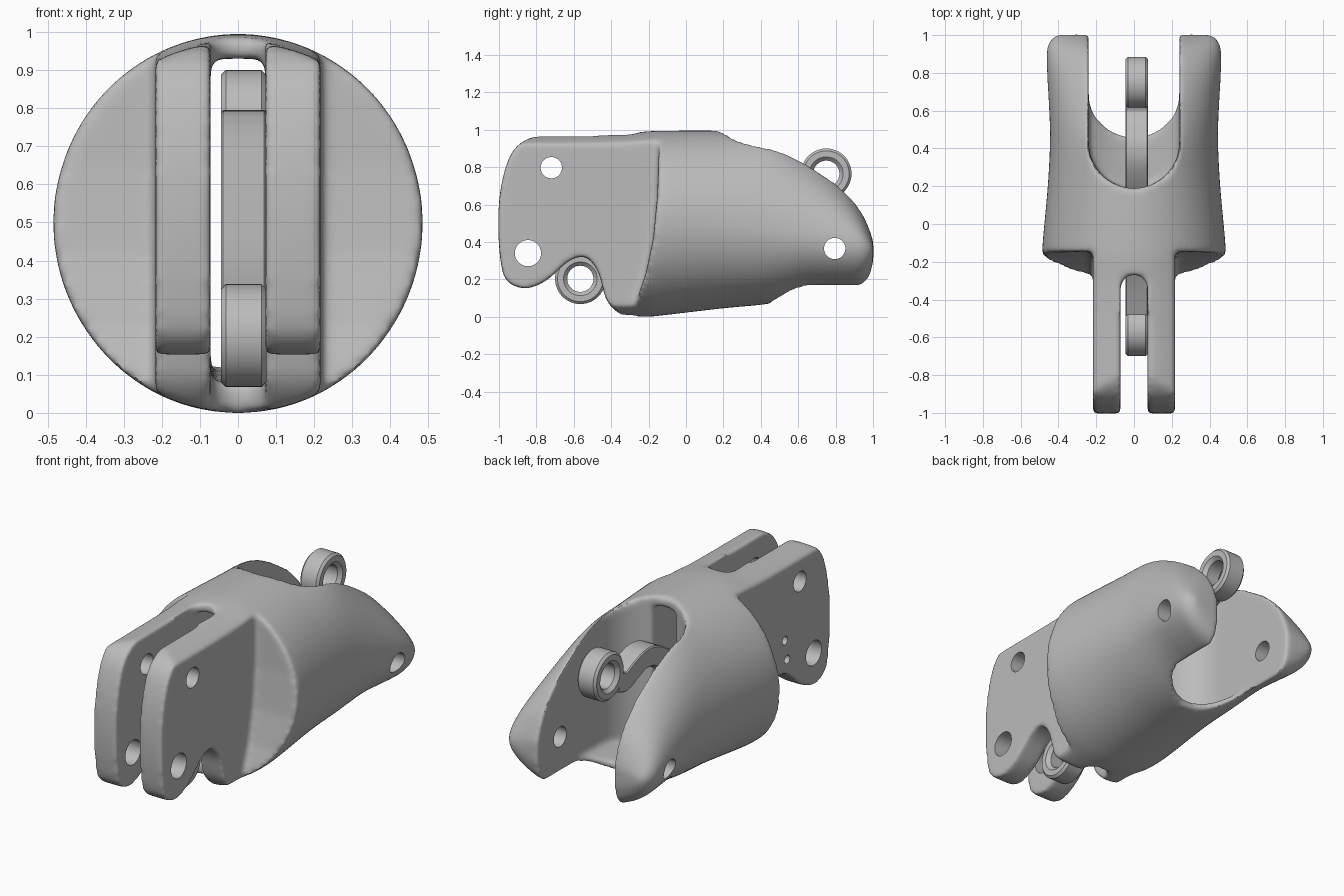
import bpy, bmesh, math
from mathutils import Vector

if "Cube" in bpy.data.objects:
    bpy.data.objects.remove(bpy.data.objects["Cube"])

grey = bpy.data.materials.new("plain_grey")
grey.use_nodes = True
colour = (0.5, 0.5, 0.5, 1)
grey.diffuse_color = colour
grey.node_tree.nodes["Principled BSDF"].inputs["Base Color"].default_value = colour


def finish(bm, name):
    bmesh.ops.recalc_face_normals(bm, faces=bm.faces)
    mesh = bpy.data.meshes.new(name)
    bm.to_mesh(mesh)
    bm.free()
    mesh.materials.append(grey)
    obj = bpy.data.objects.new(name, mesh)
    bpy.context.collection.objects.link(obj)
    return obj


def spline(points, steps=6):
    """Smooth path through the given tuples."""
    p = [Vector(q) for q in points]
    p = [p[0]] + p + [p[-1]]
    out = []
    for a, b, c, d in zip(p, p[1:], p[2:], p[3:]):
        for i in range(steps):
            t = i / steps
            out.append(b + (c - a) * t / 2 + (a * 2 - b * 5 + c * 4 - d) * t * t / 2
                       + (b * 3 - a - c * 3 + d) * t ** 3 / 2)
    return out + [p[-1]]


def prism(bm, lower, upper):
    """Solid between two matching outlines."""
    lo = [bm.verts.new(v) for v in lower]
    hi = [bm.verts.new(v) for v in upper]
    n = len(lo)
    bm.faces.new(lo)
    bm.faces.new(hi)
    for i in range(n):
        bm.faces.new((lo[i], lo[(i + 1) % n], hi[(i + 1) % n], hi[i]))


def side_prism(bm, outline, x0, x1):
    prism(bm, [(x0, y, z) for y, z in outline], [(x1, y, z) for y, z in outline])


def disc(y, z, r, n=48):
    return [(y + r * math.cos(math.tau * i / n), z + r * math.sin(math.tau * i / n))
            for i in range(n)]


def apply(obj, kind, **settings):
    mod = obj.modifiers.new(kind, kind)
    for key, value in settings.items():
        setattr(mod, key, value)
    bpy.context.view_layer.objects.active = obj
    bpy.ops.object.modifier_apply(modifier=mod.name)


def boolean(obj, cutter, operation="DIFFERENCE"):
    apply(obj, "BOOLEAN", object=cutter, operation=operation, solver="EXACT")
    bpy.data.objects.remove(cutter)


def smooth(obj):
    bpy.ops.object.select_all(action="DESELECT")
    obj.select_set(True)
    bpy.context.view_layer.objects.active = obj
    bpy.ops.object.shade_smooth_by_angle(angle=math.radians(40))


# Rounded body lofted along y: y, half width, bottom, widest height, top
sections = spline([
    (-1.05, .485, 0, .5, .974), (-.6, .485, 0, .5, .976), (-.33, .485, 0, .5, .982),
    (-.2, .485, 0, .5, .992), (-.1, .484, .01, .5, .995), (.2, .457, .045, .49, .995),
    (.45, .445, .07, .46, .988), (.65, .452, .115, .43, .885), (.83, .462, .12, .4, .74),
    (.93, .46, .128, .38, .61), (.98, .437, .18, .37, .495), (1.002, .405, .28, .36, .41)])
bm = bmesh.new()
rings = []
for y, w, bottom, mid, top in sections:
    ring = []
    for i in range(64):
        a = math.tau * i / 64
        h = top - mid if math.sin(a) > 0 else mid - bottom
        ring.append(bm.verts.new((w * math.cos(a), y, mid + h * math.sin(a))))
    rings.append(ring)
for r, s in zip(rings, rings[1:]):
    for i in range(64):
        bm.faces.new((r[i], r[(i + 1) % 64], s[(i + 1) % 64], s[i]))
bm.faces.new(rings[0])
bm.faces.new(rings[-1])
body = finish(bm, "knuckle_body")

# Trim to the side outline of the front plates
outline = spline([(-.28, -.03), (-.35, .01), (-.425, .09), (-.47, .24), (-.54, .32),
                  (-.63, .295), (-.75, .192), (-.86, .152), (-.955, .19), (-.99, .29),
                  (-1.004, .5), (-.988, .7), (-.935, .87), (-.845, .952), (-.72, .977)])
outline = [tuple(v) for v in outline] + [(-.35, .99), (-.2, 1.2), (1.2, 1.2), (1.2, -.2), (-.28, -.2)]
bm = bmesh.new()
side_prism(bm, outline, -.7, .7)
boolean(body, finish(bm, "cutter"), "INTERSECT")

# Step in on both sides of the plates
step = [(-.145, 1.2), (-.145, .9), (-.153, .65), (-.175, .42), (-.215, .23), (-.28, .04),
        (-.315, -.1), (-1.2, -.1), (-1.2, 1.2)]
bm = bmesh.new()
for s in (-1, 1):
    side_prism(bm, step, s * .217, s * .7)
boolean(body, finish(bm, "cutter"))


# Round-ended slots: front slot, rear notch, and rear cavity over a curved floor
def slot(half, end, far):
    sign = 1 if far > end else -1
    arc = [math.pi * i / 24 for i in range(25)]
    pts = [(half * math.cos(a), end + sign * half * (1 - math.sin(a))) for a in arc]
    pts += [(-half, far), (half, far)]
    bm = bmesh.new()
    prism(bm, [(x, y, -.1) for x, y in pts], [(x, y, 1.1) for x, y in pts])
    return finish(bm, "cutter")


boolean(body, slot(.072, -.27, -1.3))
boolean(body, slot(.24, .46, 1.3))
cavity = slot(.24, .19, 1.3)
trough = [(x / 40, .1 + .43 * (1 - math.sqrt(1 - (x / 18) ** 2))) for x in range(-12, 13)]
trough += [(.3, 1.3), (-.3, 1.3)]
bm = bmesh.new()
prism(bm, [(x, 0, z) for x, z in trough], [(x, 1.5, z + .06) for x, z in trough])
boolean(cavity, finish(bm, "cutter"), "INTERSECT")
boolean(body, cavity)

# Tunnel that joins them
bm = bmesh.new()
side_prism(bm, [(-.6, .06), (.3, .114), (.3, .93), (-.6, .93)], -.072, .072)
boolean(body, finish(bm, "cutter"))

# Fuse into one skin with softened edges
apply(body, "REMESH", mode="VOXEL", voxel_size=.012)
apply(body, "SMOOTH", factor=.5, iterations=18)

# Pin holes through both sides, and two small ones in the right plate
bm = bmesh.new()
for y, z, r in ((-.72, .797, .057), (-.845, .34, .07), (.795, .365, .057)):
    side_prism(bm, disc(y, z, r), -.7, .7)
for y, z in ((-.585, .51), (-.605, .395)):
    side_prism(bm, disc(y, z, .024, 24), -.4, -.14)
boolean(body, finish(bm, "cutter"))
smooth(body)

# Link arm running through the tunnel
path = spline([(.66, .7), (.59, .68), (.5, .715), (.4, .74), (.28, .7),
               (.02, .52), (-.25, .35), (-.47, .25)])
left, right = [], []
for i, p in enumerate(path):
    d = (path[min(i + 1, len(path) - 1)] - path[max(i - 1, 0)]).normalized()
    side = Vector((-d.y, d.x)) * .055
    left.append(p + side)
    right.append(p - side)
bm = bmesh.new()
side_prism(bm, [tuple(v) for v in left + right[::-1]], -.045, .075)
arm = finish(bm, "link_arm")
apply(arm, "BEVEL", width=.012, segments=1)
smooth(arm)

# Chamfered eyelets at the ends of the link
for name, y, z in (("front_eyelet", -.565, .203), ("rear_eyelet", .75, .765)):
    bm = bmesh.new()
    profile = [(.07, -.04), (.09, -.06), (.122, -.06), (.135, -.047)]
    profile += [(r, -x) for r, x in profile[::-1]]
    loops = [[bm.verts.new((.015 + x, *p)) for p in disc(y, z, r)] for r, x in profile]
    for a, b in zip(loops, loops[1:] + loops[:1]):
        for i in range(48):
            bm.faces.new((a[i], a[(i + 1) % 48], b[(i + 1) % 48], b[i]))
    smooth(finish(bm, name))
